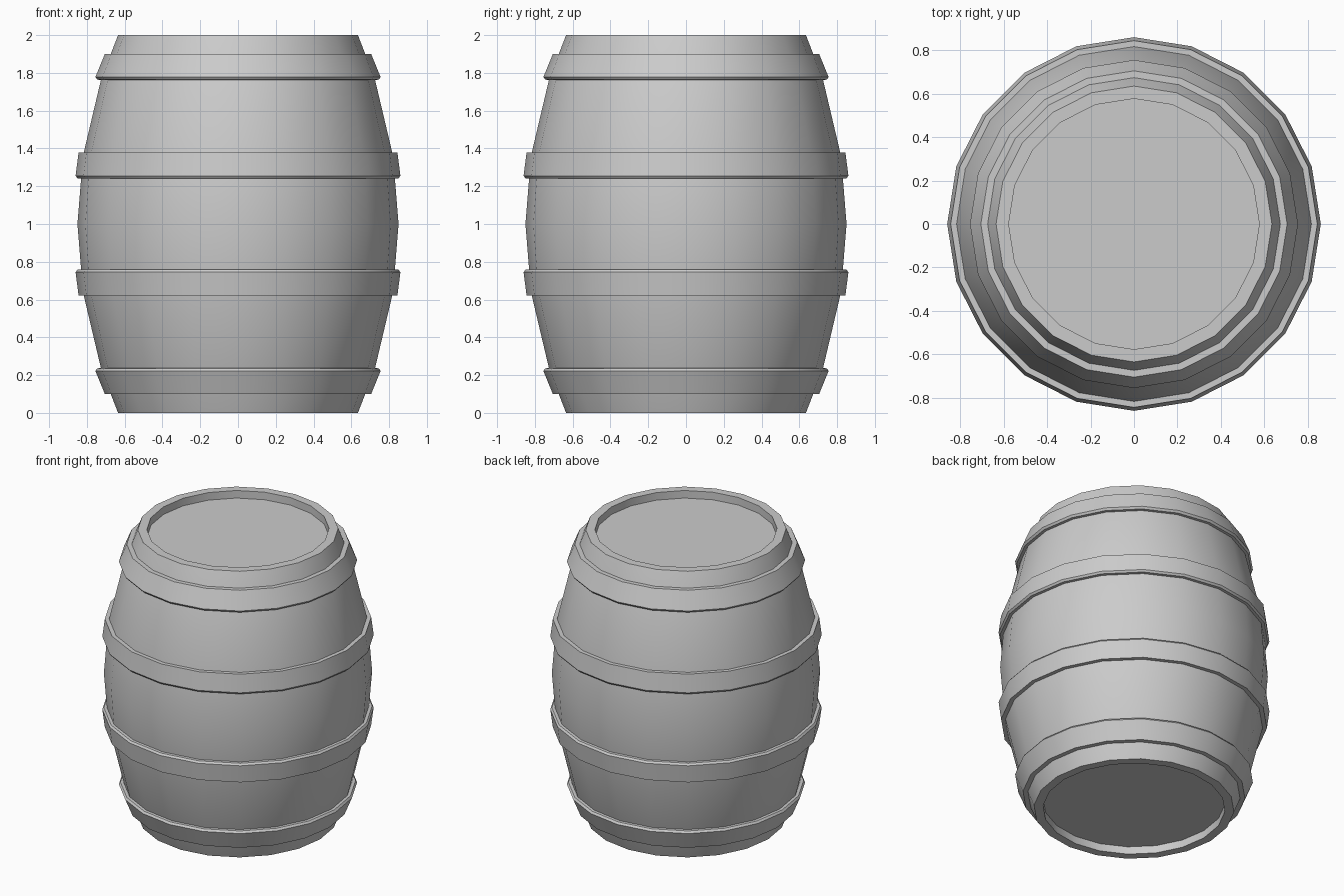
import bpy, bmesh
from math import cos, sin, pi, radians

if "Cube" in bpy.data.objects:
    bpy.data.objects.remove(bpy.data.objects["Cube"])

SIDES = 20


def lathe(name, profile, capped=False, closed=False):
    """Spin (radius, z) points, listed bottom to top on the outside, about z."""
    bm = bmesh.new()
    rings = [[bm.verts.new((r * cos(2 * pi * i / SIDES), r * sin(2 * pi * i / SIDES), z))
              for i in range(SIDES)] for r, z in profile]
    pairs = list(zip(rings, rings[1:]))
    if closed:
        pairs.append((rings[-1], rings[0]))
    for a, b in pairs:
        for i in range(SIDES):
            j = (i + 1) % SIDES
            bm.faces.new((a[i], a[j], b[j], b[i]))
    if capped:
        bm.faces.new(rings[0][::-1])
        bm.faces.new(rings[-1])
    bmesh.ops.recalc_face_normals(bm, faces=bm.faces)
    mesh = bpy.data.meshes.new(name)
    bm.to_mesh(mesh)
    bm.free()
    obj = bpy.data.objects.new(name, mesh)
    bpy.context.collection.objects.link(obj)
    bpy.ops.object.select_all(action='DESELECT')
    obj.select_set(True)
    bpy.context.view_layer.objects.active = obj
    bpy.ops.object.shade_smooth_by_angle(angle=radians(30))
    return obj


def flip(profile):
    return [(r, 2 - z) for r, z in reversed(profile)]


# Bulging body with recessed lids at both ends
half = [(0.577, 0.053), (0.577, 0), (0.635, 0), (0.724, 0.23), (0.821, 0.64), (0.85, 1)]
lathe("barrel_body", half + flip(half[:-1]), capped=True)

# Metal hoops, mirrored about the middle
end_hoop = [(0.65, 0.10), (0.705, 0.10), (0.755, 0.222), (0.745, 0.236), (0.70, 0.238)]
mid_hoop = [(0.79, 0.622), (0.844, 0.622), (0.86, 0.745), (0.85, 0.758), (0.80, 0.76)]
for name, prof in (("end_hoop", end_hoop), ("middle_hoop", mid_hoop)):
    lathe(name + "_lower", prof, closed=True)
    lathe(name + "_upper", flip(prof), closed=True)
